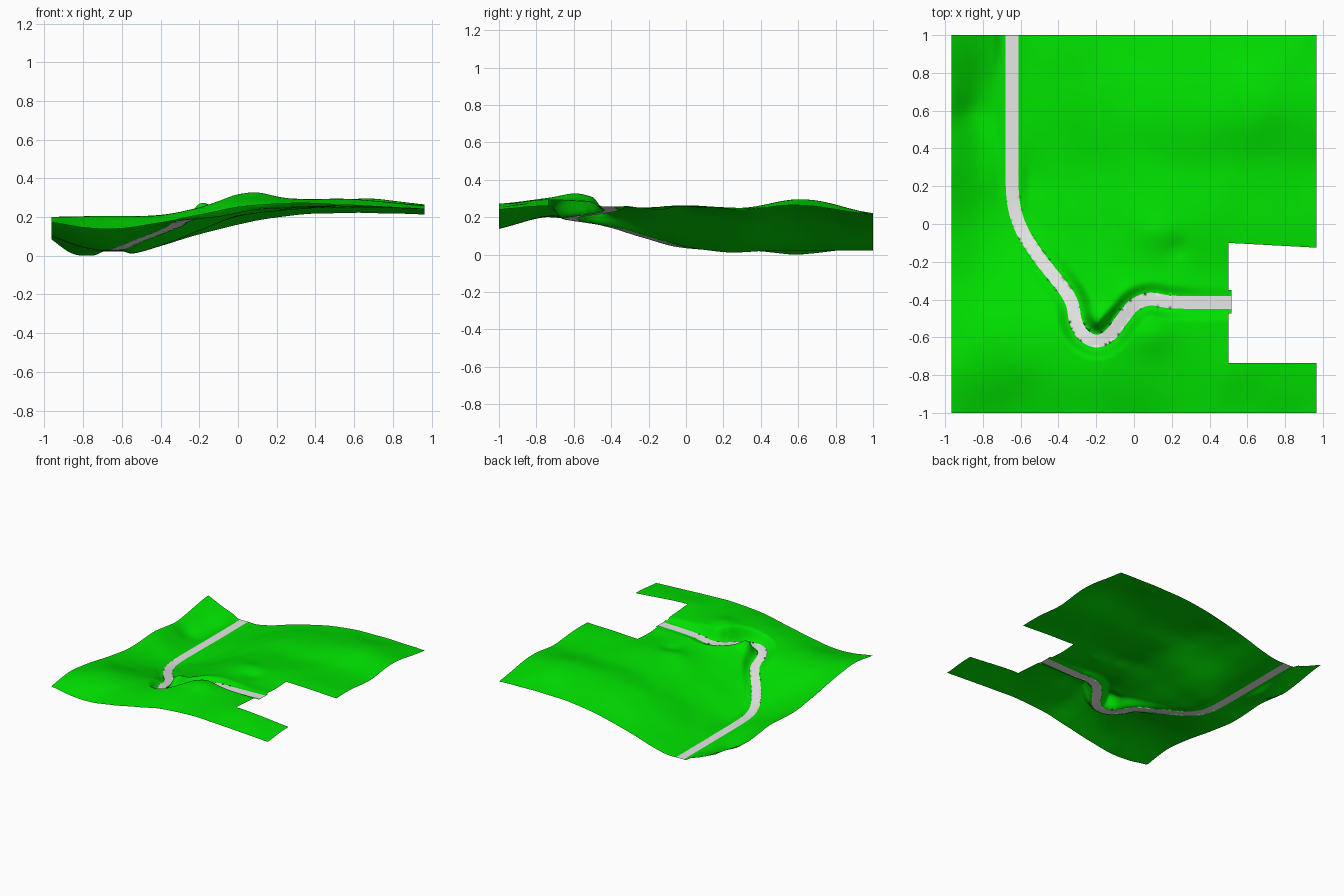
import bpy, bmesh, math
from mathutils import Vector, noise
from mathutils.kdtree import KDTree

cube = bpy.data.objects.get("Cube")
if cube:
    bpy.data.objects.remove(cube)


def material(name, color):
    mat = bpy.data.materials.new(name)
    mat.use_nodes = True
    mat.diffuse_color = color
    mat.node_tree.nodes["Principled BSDF"].inputs["Base Color"].default_value = color
    return mat


def hermite(stops, values, t):
    """Smooth curve through values placed at uneven stops."""
    last = len(stops) - 1
    i = 0
    while i < last - 1 and t > stops[i + 1]:
        i += 1

    def slope(k):
        a, b = max(k - 1, 0), min(k + 1, last)
        return (values[b] - values[a]) / (stops[b] - stops[a])

    span = stops[i + 1] - stops[i]
    u = (t - stops[i]) / span
    ease = u * u * (3 - 2 * u)
    return (values[i] * (1 - ease) + values[i + 1] * ease
            + slope(i) * span * u * (1 - u) ** 2
            - slope(i + 1) * span * u * u * (1 - u))


def smoothstep(low, high, t):
    t = min(max((t - low) / (high - low), 0), 1)
    return t * t * (3 - 2 * t)


# Broad land heights in hundredths: valley in the west, plateau in the east
LAND_X = [-.965, -.8, -.6, -.4, -.2, 0, .3, .6, .965]
LAND = {
    -1.0: [17, 14.5, 14, 17, 21, 25, 27, 26, 24],
    -.75: [20, 20, 20, 21, 25, 30, 29, 29, 26],
    -.55: [18, 19, 19, 20, 24, 31, 29, 28, 25],
    -.25: [13, 10, 10, 12, 19, 24, 25, 25, 25],
    0: [10, 5, 3, 8, 16, 23, 26, 26, 26],
    .3: [11, 4, 1.5, 5, 13, 20, 24, 25, 24],
    .6: [9, 0.5, 2, 6, 14, 21, 26, 28, 26],
    1.0: [14, 7, 2, 5, 11, 16, 21, 22, 21],
}
LAND_Y = list(LAND)

# Local mounds and hollows: x, y, radius, height
BUMPS = [(-.19, -.49, .06, .035), (.1, -.59, .09, .012),
         (.23, -.13, .06, -.012), (.12, -.05, .09, .012),
         (.7, .68, .2, .018), (-.88, .6, .08, -.015), (-.53, .23, .1, -.01)]


def land_height(x, y):
    column = [hermite(LAND_X, LAND[row], x) for row in LAND_Y]
    z = hermite(LAND_Y, column, y) / 100
    for bx, by, radius, height in BUMPS:
        z += height * math.exp(-((x - bx) ** 2 + (y - by) ** 2) / radius ** 2)
    return z + .004 * noise.noise(Vector((x * 5, y * 5, 0)))


# Road centre line
ROAD = [Vector(p) for p in (
    (-.645, 1, .022), (-.645, .6, .022), (-.645, .2, .025), (-.63, .07, .03),
    (-.59, -.04, .045), (-.5, -.18, .083), (-.36, -.36, .137), (-.325, -.43, .152),
    (-.31, -.51, .167), (-.27, -.585, .18), (-.2, -.62, .19), (-.13, -.59, .2),
    (-.06, -.5, .213), (0, -.43, .225), (.08, -.398, .236), (.2, -.413, .246),
    (.515, -.415, .256))]
HALF_WIDTH = .034
stops = [0]
for a, b in zip(ROAD, ROAD[1:]):
    stops.append(stops[-1] + (b - a).length)
STEPS = 1500
line = [Vector([hermite(stops, [p[k] for p in ROAD], stops[-1] * i / STEPS)
                for k in range(3)]) for i in range(STEPS + 1)]
tree = KDTree(len(line))
for i, p in enumerate(line):
    tree.insert((p.x, p.y, 0), i)
tree.balance()


def spaced(marks, step):
    """Grid lines that hit every mark, about one step apart."""
    out = [marks[0]]
    for a, b in zip(marks, marks[1:]):
        n = max(1, round((b - a) / step))
        out += [a + (b - a) * k / n for k in range(1, n + 1)]
    return out


STEP = .011
grid_x = spaced([-.965, .5, .515, .965], STEP)
grid_y = spaced([-1, -.735, -.475, -.35, -.1, 1], STEP)


def in_notch(x, y):
    edge = .515 if -.475 < y < -.35 else .5
    return x > edge and -.735 < y < -.1


# Land surface, levelled where the road crosses it
bm = bmesh.new()
rows = []
off_kerb = {}
for gy in grid_y:
    row = []
    for gx in grid_x:
        x, y = gx, gy
        near, index, dist = tree.find((x, y, 0))
        if abs(dist - HALF_WIDTH) < STEP * .55:
            away = (Vector((x, y, 0)) - near).normalized()
            x, y = (near + away * HALF_WIDTH).xy
            dist = HALF_WIDTH
        blend = smoothstep(HALF_WIDTH + .003, .1, dist)
        z = line[index].z
        if blend > 0:
            z += (land_height(x, y) - z) * blend
        # the north side of the notch runs slightly askew
        y -= .054 * max(0, x - .5) * max(0, 1 - 3 * abs(y + .1))
        vert = bm.verts.new((x, y, z))
        off_kerb[vert] = abs(dist - HALF_WIDTH)
        row.append(vert)
    rows.append(row)

for j in range(len(grid_y) - 1):
    for i in range(len(grid_x) - 1):
        cx = (grid_x[i] + grid_x[i + 1]) / 2
        cy = (grid_y[j] + grid_y[j + 1]) / 2
        if in_notch(cx, cy):
            continue
        a, b = rows[j][i], rows[j][i + 1]
        c, d = rows[j + 1][i + 1], rows[j + 1][i]
        # split each cell along the diagonal that follows the road edge
        if off_kerb[a] + off_kerb[c] < off_kerb[b] + off_kerb[d]:
            halves = (a, b, c), (a, c, d)
        else:
            halves = (a, b, d), (b, c, d)
        for corners in halves:
            face = bm.faces.new(corners)
            centre = face.calc_center_median()
            centre.z = 0
            face.material_index = int(tree.find(centre)[2] < HALF_WIDTH)
            face.smooth = True

bmesh.ops.delete(bm, geom=[v for v in bm.verts if not v.link_faces], context='VERTS')
lowest = min(v.co.z for v in bm.verts)
bmesh.ops.translate(bm, verts=bm.verts, vec=(0, 0, -lowest))

mesh = bpy.data.meshes.new("land_with_road")
bm.to_mesh(mesh)
bm.free()
mesh.materials.append(material("grass_green", (0, .75, 0, 1)))
mesh.materials.append(material("road_grey", (.8, .8, .8, 1)))
land = bpy.data.objects.new("land_with_road", mesh)
bpy.context.collection.objects.link(land)
